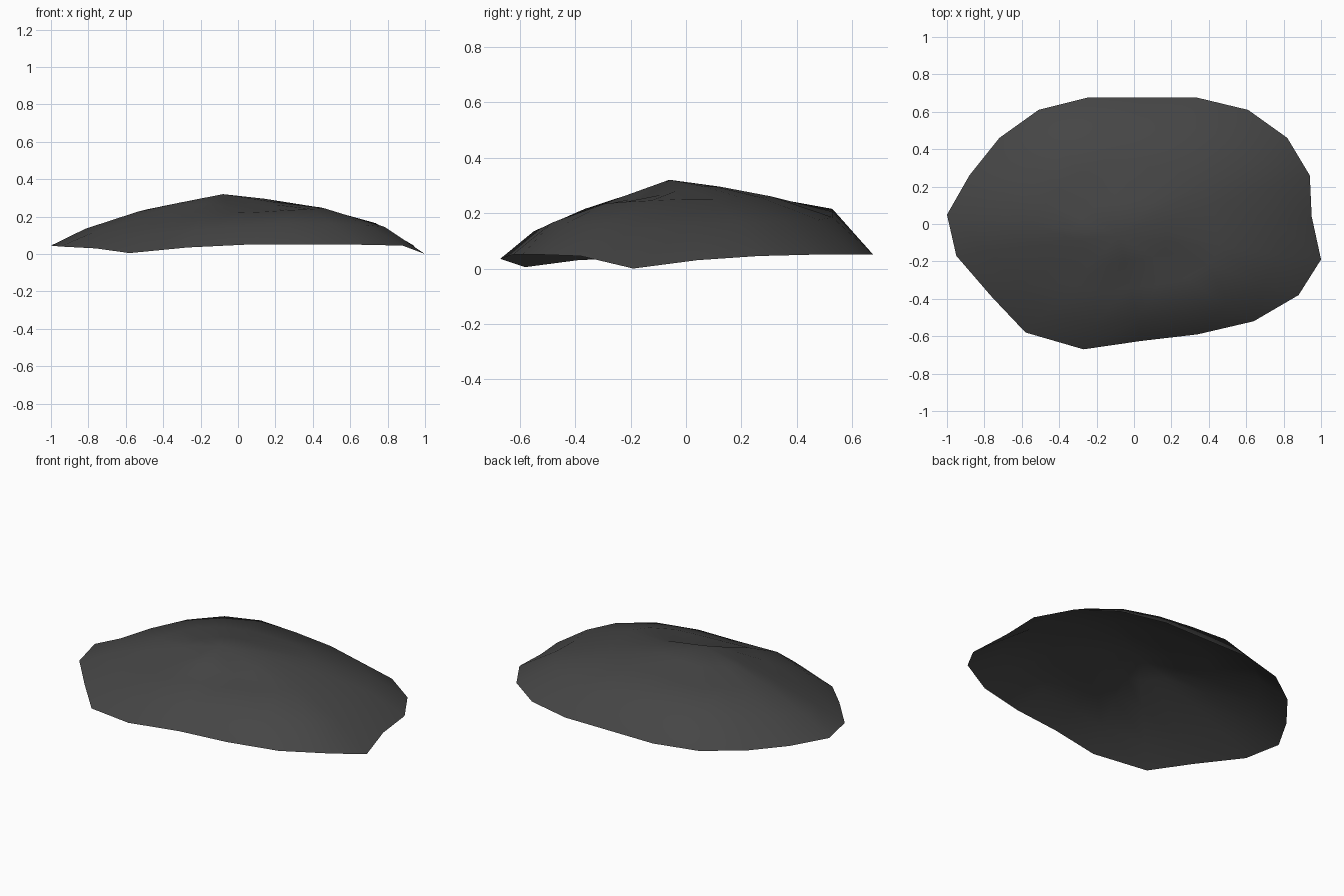
import bpy, bmesh

# Rock outline (x, y, z), clockwise from the left tip
RIM = [(-1, .05, .045), (-.88, .26, .045), (-.72, .46, .05), (-.51, .61, .05),
       (-.25, .675, .05), (.05, .675, .05), (.34, .675, .05), (.61, .61, .05),
       (.82, .46, .05), (.94, .26, .045), (.95, .04, .03), (1, -.19, 0),
       (.88, -.38, .045), (.64, -.52, .05), (.34, -.59, .05), (.04, -.625, .05),
       (-.27, -.67, .035), (-.58, -.58, .005), (-.76, -.39, .03), (-.95, -.17, .04)]
PEAK = (-.08, -.06, .32)

# Heights of the inner rings, keyed by distance from the peak to the rim
RINGS = {
    .8: [.135, .16, .185, .205, .215, .205, .185, .175, .17, .165,
         .155, .145, .155, .165, .165, .15, .135, .10, .105, .115],
    .5: [.225, .24, .25, .25, .255, .26, .26, .255, .255, .25,
         .25, .245, .24, .235, .225, .22, .215, .19, .19, .205],
    .25: [.275, .275, .28, .285, .29, .295, .295, .295, .295, .285,
          .28, .265, .245, .24, .24, .25, .265, .265, .265, .27],
}

# Open, domed rock shell: rings bridged from rim to peak
bm = bmesh.new()
rings = [[bm.verts.new(p) for p in RIM]]
for t, heights in RINGS.items():
    rings.append([bm.verts.new((PEAK[0] + (x - PEAK[0]) * t,
                                PEAK[1] + (y - PEAK[1]) * t, h))
                  for (x, y, _), h in zip(RIM, heights)])
top = bm.verts.new(PEAK)
n = len(RIM)
for outer, inner in zip(rings, rings[1:]):
    for i in range(n):
        j = (i + 1) % n
        bm.faces.new((outer[j], outer[i], inner[i], inner[j]))
for i in range(n):
    bm.faces.new((rings[-1][(i + 1) % n], rings[-1][i], top))
for f in bm.faces:
    f.smooth = True

mesh = bpy.data.meshes.new("rock_shell")
bm.to_mesh(mesh)
bm.free()
rock = bpy.data.objects.new("rock_shell", mesh)
bpy.context.collection.objects.link(rock)

# Dark stone colour
stone = bpy.data.materials.new("dark_stone")
stone.diffuse_color = (.06, .06, .06, 1)
mesh.materials.append(stone)
